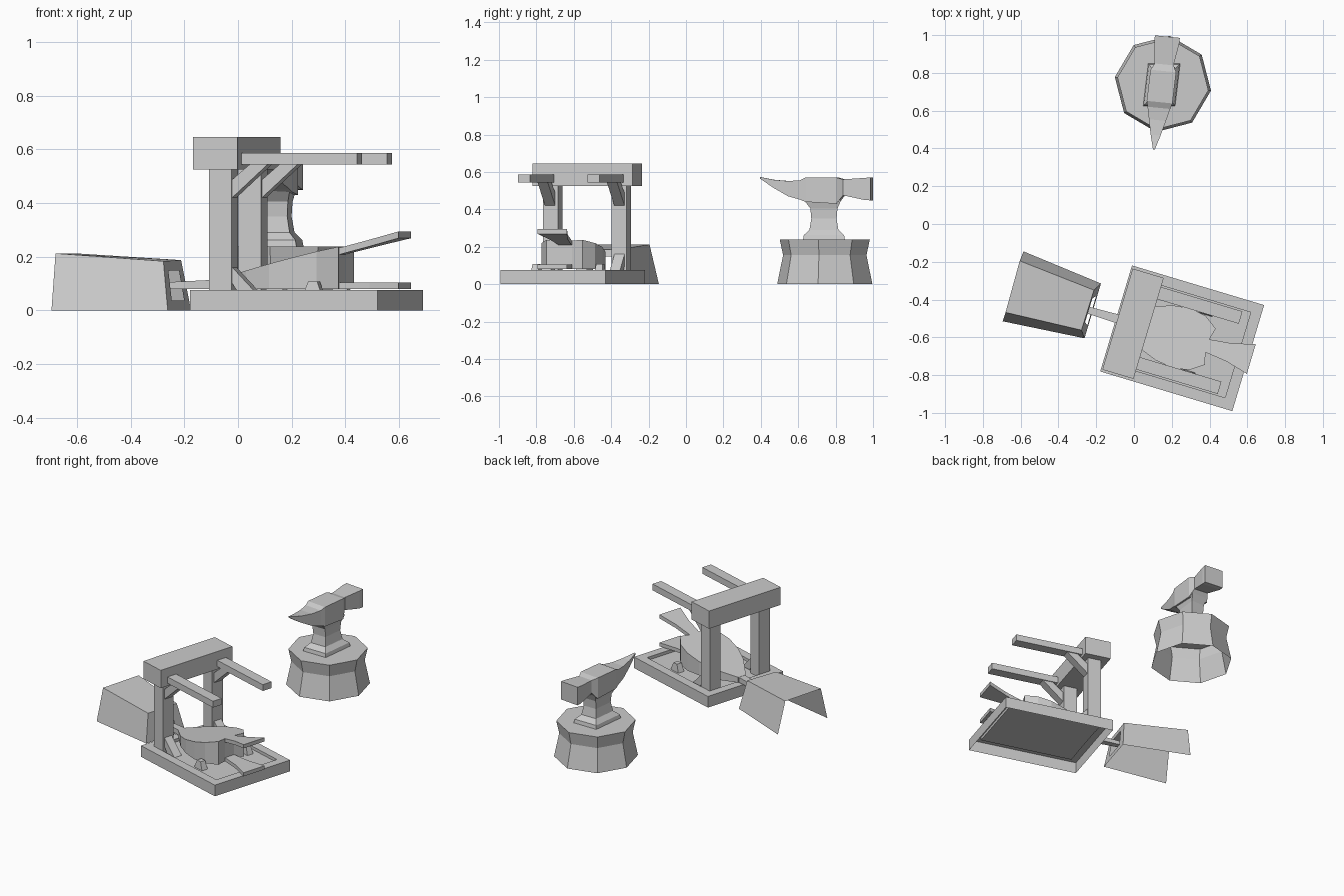
import bpy, bmesh, math
from mathutils import Vector, Matrix

if "Cube" in bpy.data.objects:
    bpy.data.objects.remove(bpy.data.objects["Cube"])

grey = bpy.data.materials.new("plain_grey")
grey.diffuse_color = (0.6, 0.6, 0.6, 1)
grey.use_nodes = True
grey.node_tree.nodes["Principled BSDF"].inputs["Base Color"].default_value = grey.diffuse_color

# Local frame of the press stand: u along the bellows, v across it
STAND = Matrix.Translation((0.255, -0.605, 0)) @ Matrix.Rotation(math.radians(-16.7), 4, 'Z')
IDENT = Matrix.Identity(4)


def finish(name, bm, matrix=IDENT, recalc=True):
    if recalc:
        bmesh.ops.recalc_face_normals(bm, faces=bm.faces)
    me = bpy.data.meshes.new(name)
    bm.to_mesh(me)
    bm.free()
    me.materials.append(grey)
    ob = bpy.data.objects.new(name, me)
    ob.matrix_world = matrix
    bpy.context.collection.objects.link(ob)
    return ob


def loft(name, rings, matrix=IDENT, cap_start=True, cap_end=True):
    """Skin a list of closed rings with equal point counts."""
    bm = bmesh.new()
    vs = [[bm.verts.new(p) for p in r] for r in rings]
    n = len(rings[0])
    for a, b in zip(vs, vs[1:]):
        for i in range(n):
            j = (i + 1) % n
            bm.faces.new((a[i], a[j], b[j], b[i]))
    if cap_start:
        bm.faces.new(vs[0][::-1])
    if cap_end:
        bm.faces.new(vs[-1])
    return finish(name, bm, matrix)


def rect(u0, u1, v0, v1, z):
    return [(u0, v0, z), (u1, v0, z), (u1, v1, z), (u0, v1, z)]


def box(name, u0, u1, v0, v1, z0, z1):
    return loft(name, [rect(u0, u1, v0, v1, z0), rect(u0, u1, v0, v1, z1)], STAND)


def side_prism(name, profile, v0, v1):
    """Extrude a (u, z) profile across v."""
    return loft(name, [[(u, v, z) for u, z in profile] for v in (v0, v1)], STAND)


# Base tray: open below, raised rim, sunken floor
a, b, rim = 0.365, 0.293, 0.057
loft("base_tray", [rect(-a, a, -b, b, 0), rect(-a, a, -b, b, 0.075),
                   rect(-a + rim, a - rim, -b + rim, b - rim, 0.075),
                   rect(-a + rim, a - rim, -b + rim, b - rim, 0.055)], STAND, cap_start=False)

# Gate frame: top beam, then posts, arms and braces on each side
box("top_beam", -0.357, -0.185, -0.28, 0.278, 0.525, 0.645)
for s, side in ((-1, "front"), (1, "back")):
    def span(near, far):
        return sorted((s * near, s * far))
    box(side + "_post", -0.31, -0.222, *span(0.15, 0.233), 0.055, 0.525)
    box(side + "_arm", -0.2, 0.265, *span(0.16, 0.228), 0.543, 0.586)
    side_prism(side + "_upper_brace", [(-0.222, 0.42), (-0.085, 0.543), (-0.155, 0.543),
                                       (-0.222, 0.487)], *span(0.165, 0.222))
    side_prism(side + "_lower_brace", [(-0.222, 0.16), (-0.222, 0.1), (-0.195, 0.06),
                                       (-0.125, 0.06)], *span(0.165, 0.222))
    # Small tapered foot block beside the bellows
    v0, v1 = span(0.155, 0.2)
    loft(side + "_foot_block", [rect(0.045, 0.12, v0, v1, 0.055),
                                rect(0.065, 0.1, v0 + 0.005, v1 - 0.005, 0.107)], STAND)

# Bellows: rounded body between two paddle plates with flared handles
half = [(-0.33, 0.03), (-0.2, 0.115), (-0.1, 0.152), (0.0, 0.165), (0.085, 0.15), (0.155, 0.1)]
handle = [(0.14, 0.036), (0.26, 0.05), (0.382, 0.082)]


def outline(pts, f):
    return [(u, -v, f(u)) for u, v in pts] + [(u, v, f(u)) for u, v in reversed(pts)]


def top_z(u):
    return 0.198 + 0.25 * u


loft("bellows_body", [outline(half + handle[:1], lambda u: 0.1),
                      outline(half + handle[:1], lambda u: top_z(u) - 0.012)], STAND)
loft("bellows_top_plate", [outline(half + handle, lambda u: top_z(u) - 0.025),
                           outline(half + handle, top_z)], STAND)
loft("bellows_bottom_plate", [outline(half + handle, lambda u: 0.08),
                              outline(half + handle, lambda u: 0.104)], STAND)
loft("bellows_nozzle", [[(u, y, z) for y, z in ((-w, 0.08), (w, 0.08), (w, h), (-w, h))]
                        for u, w, h in ((-0.53, 0.018, 0.105), (-0.3, 0.026, 0.116))], STAND)

# Hearth hood: thin tapered shell, open at the bottom and far end, window at the nozzle
bm = bmesh.new()
corners = [(-0.695, -0.515, 0), (-0.68, -0.468, 0.212), (-0.605, -0.195, 0.212), (-0.585, -0.145, 0),
           (-0.262, -0.605, 0), (-0.278, -0.562, 0.183), (-0.212, -0.35, 0.187), (-0.175, -0.315, 0)]
c = [bm.verts.new(p) for p in corners]
for i in range(3):
    bm.faces.new((c[i], c[i + 4], c[i + 5], c[i + 1]))
q = [Vector(corners[i]) for i in (4, 7, 6, 5)]
hole = []
for s, t in ((0.22, 0.2), (0.78, 0.2), (0.78, 0.8), (0.22, 0.8)):
    hole.append(bm.verts.new(q[0].lerp(q[1], s).lerp(q[3].lerp(q[2], s), t)))
end = [c[4], c[7], c[6], c[5]]
for i in range(4):
    j = (i + 1) % 4
    bm.faces.new((end[i], end[j], hole[j], hole[i]))
finish("hearth_hood", bm)

# Octagonal stump, open below, with a pinched waist
rings = [[(0.153 + r * math.cos(math.radians(45 * i - 8)),
           0.742 + r * math.sin(math.radians(45 * i - 8)), z) for i in range(8)]
         for r, z in ((0.257, 0), (0.225, 0.155), (0.243, 0.238))]
loft("stump", rings, cap_start=False)


# Anvil, running along y and slightly turned
def axis(y):
    return 0.148 + 0.12 * (y - 0.75)


foot = [(0.235, 0.625, 0.85, 0.085), (0.262, 0.63, 0.845, 0.08), (0.29, 0.66, 0.815, 0.055),
        (0.35, 0.67, 0.805, 0.045), (0.405, 0.665, 0.81, 0.048), (0.45, 0.63, 0.83, 0.06)]
loft("anvil_foot", [[(axis(y) + sx * w, y, z) for sx, y in ((-1, y0), (1, y0), (1, y1), (-1, y1))]
                    for z, y0, y1, w in foot])
head = [(0.395, 0.565, 0.573, 0.005), (0.47, 0.515, 0.558, 0.026), (0.55, 0.47, 0.551, 0.045),
        (0.615, 0.452, 0.555, 0.06), (0.645, 0.44, 0.57, 0.068), (0.81, 0.43, 0.57, 0.068),
        (0.845, 0.475, 0.56, 0.05), (0.96, 0.45, 0.568, 0.066), (0.992, 0.448, 0.57, 0.066)]
loft("anvil_head", [[(axis(y) + sx * w, y - sx * w * 0.1, z)
                     for sx, z in ((-1, z0), (1, z0), (1, z1), (-1, z1))]
                    for y, z0, z1, w in head])
